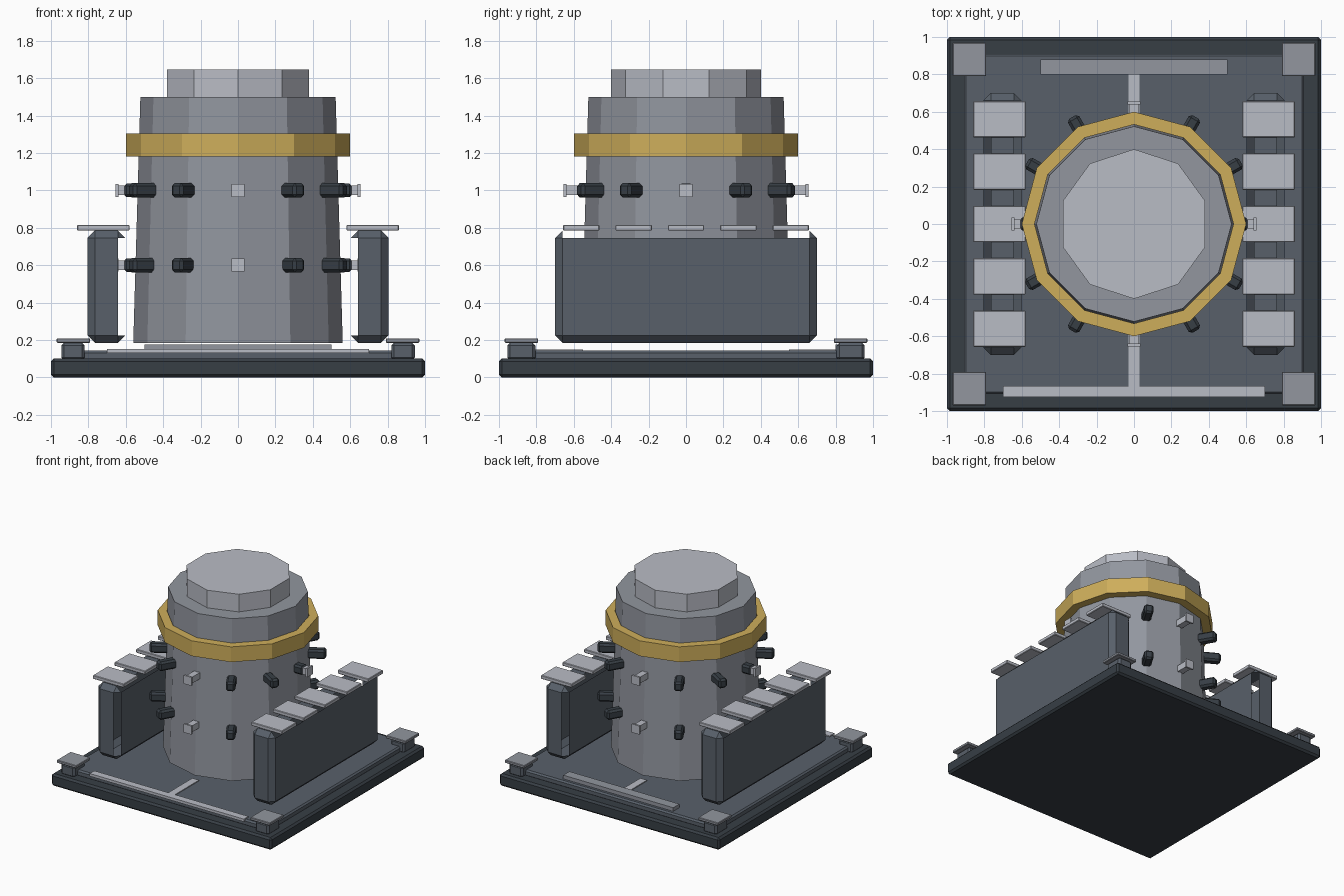
import bpy, bmesh
from math import cos, sin, pi, radians
from mathutils import Matrix, Vector

old = bpy.data.objects.get("Cube")
if old:
    bpy.data.objects.remove(old, do_unlink=True)


def material(name, hexcode):
    rgb = [int(hexcode[i:i + 2], 16) / 255 for i in (0, 2, 4)]
    lin = [c / 12.92 if c < 0.04 else ((c + 0.055) / 1.055) ** 2.4 for c in rgb]
    m = bpy.data.materials.new(name)
    m.use_nodes = True
    m.diffuse_color = (*lin, 1)
    m.node_tree.nodes["Principled BSDF"].inputs["Base Color"].default_value = (*lin, 1)
    return m


LIGHT = material("light_grey", "B9BCC5")
MID = material("mid_grey", "92969F")
SLATE = material("slate", "58606A")
DARK = material("dark_steel", "373E45")
GOLD = material("gold", "CEAE5B")


def finish(name, bm, mat):
    mesh = bpy.data.meshes.new(name)
    bm.to_mesh(mesh)
    bm.free()
    mesh.materials.append(mat)
    obj = bpy.data.objects.new(name, mesh)
    bpy.context.collection.objects.link(obj)
    return obj


def box_mesh(x, y, z, bevel=0):
    """Bevelled box from (low, high) ranges."""
    bm = bmesh.new()
    bmesh.ops.create_cube(bm, size=1)
    for v in bm.verts:
        v.co = Vector([(a + b) / 2 + c * (b - a) for c, (a, b) in zip(v.co, (x, y, z))])
    if bevel:
        bmesh.ops.bevel(bm, geom=bm.edges[:], offset=bevel, segments=1,
                        affect='EDGES', profile=0.5)
    return bm


def box(name, x, y, z, mat, bevel=0, turn=0):
    bm = box_mesh(x, y, z, bevel)
    bm.transform(Matrix.Rotation(turn, 4, 'Z'))
    return finish(name, bm, mat)


def lathe(name, profile, sides, mat, turn=0, closed=False):
    """Faceted solid from a (radius, height) profile; closed makes a ring."""
    bm = bmesh.new()
    rings = [[bm.verts.new((r * cos(turn + 2 * pi * i / sides),
                            r * sin(turn + 2 * pi * i / sides), z))
              for i in range(sides)] for r, z in profile]
    pairs = list(zip(rings, rings[1:]))
    if closed:
        pairs.append((rings[-1], rings[0]))
    else:
        bm.faces.new(rings[0])
        bm.faces.new(rings[-1])
    for a, b in pairs:
        for i in range(sides):
            j = (i + 1) % sides
            bm.faces.new((a[i], a[j], b[j], b[i]))
    bmesh.ops.recalc_face_normals(bm, faces=bm.faces[:])
    return finish(name, bm, mat)


# Base plate and deck
box("base_plate", (-1, 1), (-1, 1), (0, 0.1), DARK, 0.015)
box("deck", (-0.91, 0.91), (-0.91, 0.91), (0.09, 0.143), SLATE, 0.012)

# Deck strips and their connectors
box("back_strip", (-0.5, 0.5), (0.8, 0.88), (0.145, 0.175), MID)
box("front_strip", (-0.7, 0.7), (-0.925, -0.865), (0.13, 0.152), LIGHT)
box("back_connector", (-0.03, 0.03), (0.55, 0.8), (0.13, 0.15), LIGHT)
box("front_connector", (-0.03, 0.03), (-0.865, -0.55), (0.13, 0.15), LIGHT)

# Faceted tower with lid and collar ring
lathe("tower", [(0.56, 0.185), (0.522, 1.5)], 12, MID)
lathe("tower_lid", [(0.4, 1.5), (0.4, 1.645)], 10, LIGHT, pi / 2)
lathe("collar_ring", [(0.6, 1.18), (0.6, 1.305), (0.532, 1.305), (0.532, 1.18)],
      12, GOLD, closed=True)

# Two rows of studs round the tower
for row, z in (("lower", 0.6), ("upper", 1.0)):
    for k in range(12):
        turn = radians(30 * k)
        name = f"{row}_stud_{k + 1}"
        if k % 3:
            box(name, (0.5, 0.66), (-0.035, 0.035), (z - 0.038, z + 0.038), DARK, 0.015, turn)
        else:
            box(name, (0.5, 0.64), (-0.026, 0.026), (z - 0.026, z + 0.026), LIGHT, 0, turn)
            box(name + "_flange", (0.64, 0.655), (-0.035, 0.035),
                (z - 0.035, z + 0.035), LIGHT, 0, turn)
            if k % 6 == 0:
                box(name + "_collar", (0.52, 0.61), (-0.036, 0.036),
                    (z - 0.036, z + 0.036), DARK, 0.014, turn)

# Side walls: bevelled shells, open along the long top edges and inner uprights
for side, s in (("left", 1), ("right", -1)):
    bm = box_mesh((0.602, 0.805), (-0.7, 0.7), (0.185, 0.785), 0.04)
    bm.normal_update()
    gaps = []
    for f in bm.faces:
        n = f.normal
        top_edge = n.z > 0.5 and abs(n.x) > 0.5 and abs(n.y) < 0.1
        inner_upright = n.x < -0.5 and abs(n.y) > 0.5 and abs(n.z) < 0.1
        if top_edge or inner_upright:
            gaps.append(f)
    bmesh.ops.delete(bm, geom=gaps, context='FACES_ONLY')
    if s < 0:
        bm.transform(Matrix.Scale(-1, 4, (1, 0, 0)))
        bmesh.ops.reverse_faces(bm, faces=bm.faces[:])
    finish(side + "_wall", bm, SLATE)
    # Row of cap plates above the wall
    x = sorted((s * 0.58, s * 0.86))
    for i in range(5):
        y = (i - 2) * 0.28
        box(f"{side}_wall_cap_{i + 1}", x, (y - 0.097, y + 0.097), (0.785, 0.815), LIGHT, 0.004)

# Corner posts with square pads
for sx in (-1, 1):
    for sy in (-1, 1):
        name = ("front" if sy < 0 else "back") + ("_left" if sx > 0 else "_right")
        box(name + "_post", sorted((sx * 0.82, sx * 0.945)), sorted((sy * 0.805, sy * 0.955)),
            (0.09, 0.185), SLATE, 0.015)
        box(name + "_pad", sorted((sx * 0.79, sx * 0.97)), sorted((sy * 0.79, sy * 0.97)),
            (0.185, 0.208), MID, 0.004)
